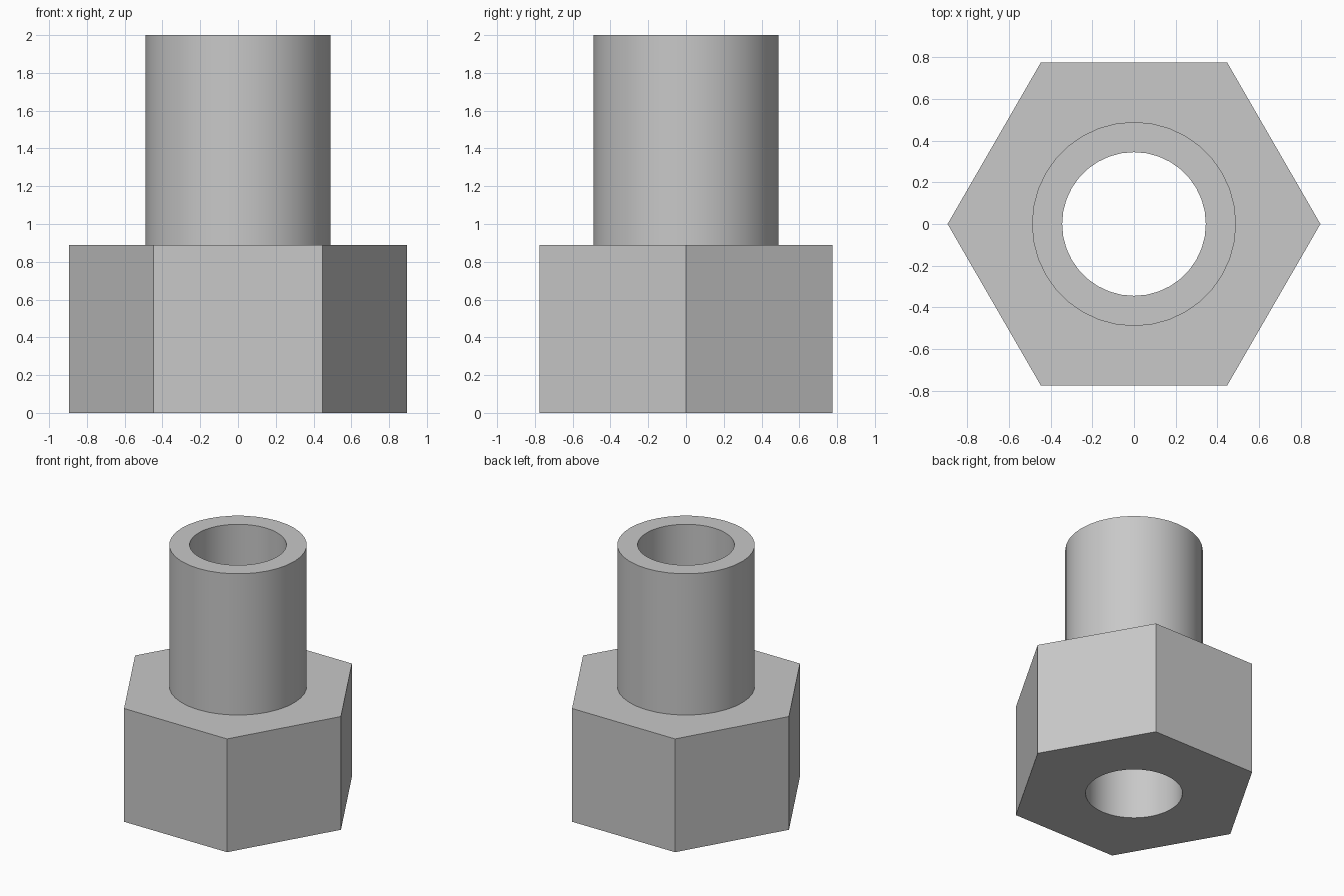
import bpy
import bmesh
from math import cos, sin, pi

cube = bpy.data.objects.get("Cube")
if cube:
    bpy.data.objects.remove(cube, do_unlink=True)

SEGMENTS = 36            # divisible by six, so hexagon corners land on vertices
HEX_RADIUS = 0.895
PIPE_RADIUS = 0.49
BORE_RADIUS = 0.345
HEX_TOP = 0.89
TOP = 2.0

steel = bpy.data.materials.new("plain_grey")
steel.use_nodes = True
grey = (0.58, 0.58, 0.58, 1)
steel.diffuse_color = grey
steel.node_tree.nodes["Principled BSDF"].inputs["Base Color"].default_value = grey


def circle(radius):
    return lambda angle: radius


def hexagon(radius):
    # distance from the axis to a flat-sided outline at the given angle
    return lambda angle: radius * cos(pi / 6) / cos(angle % (pi / 3) - pi / 6)


bm = bmesh.new()


def ring(outline, z):
    angles = [2 * pi * i / SEGMENTS for i in range(SEGMENTS)]
    return [bm.verts.new((outline(a) * cos(a), outline(a) * sin(a), z)) for a in angles]


# Closed section: bore, hexagonal base, round pipe, back to the bore
rings = [
    ring(circle(BORE_RADIUS), 0),
    ring(hexagon(HEX_RADIUS), 0),
    ring(hexagon(HEX_RADIUS), HEX_TOP),
    ring(circle(PIPE_RADIUS), HEX_TOP),
    ring(circle(PIPE_RADIUS), TOP),
    ring(circle(BORE_RADIUS), TOP),
]
for lower, upper in zip(rings, rings[1:] + rings[:1]):
    for i in range(SEGMENTS):
        j = (i + 1) % SEGMENTS
        bm.faces.new((lower[i], lower[j], upper[j], upper[i]))

# Merge each hexagon side into one flat face
per_side = SEGMENTS // 6
seams = [bm.edges.get((rings[1][i], rings[2][i]))
         for i in range(SEGMENTS) if i % per_side]
bmesh.ops.dissolve_edges(bm, edges=seams, use_verts=False)
bmesh.ops.recalc_face_normals(bm, faces=bm.faces)

mesh = bpy.data.meshes.new("hex_pipe_fitting")
bm.to_mesh(mesh)
bm.free()
mesh.materials.append(steel)
fitting = bpy.data.objects.new("hex_pipe_fitting", mesh)
bpy.context.collection.objects.link(fitting)

# Smooth round walls, crisp rims and hexagon corners
bpy.ops.object.select_all(action='DESELECT')
fitting.select_set(True)
bpy.context.view_layer.objects.active = fitting
bpy.ops.object.shade_smooth_by_angle(angle=pi / 6)
